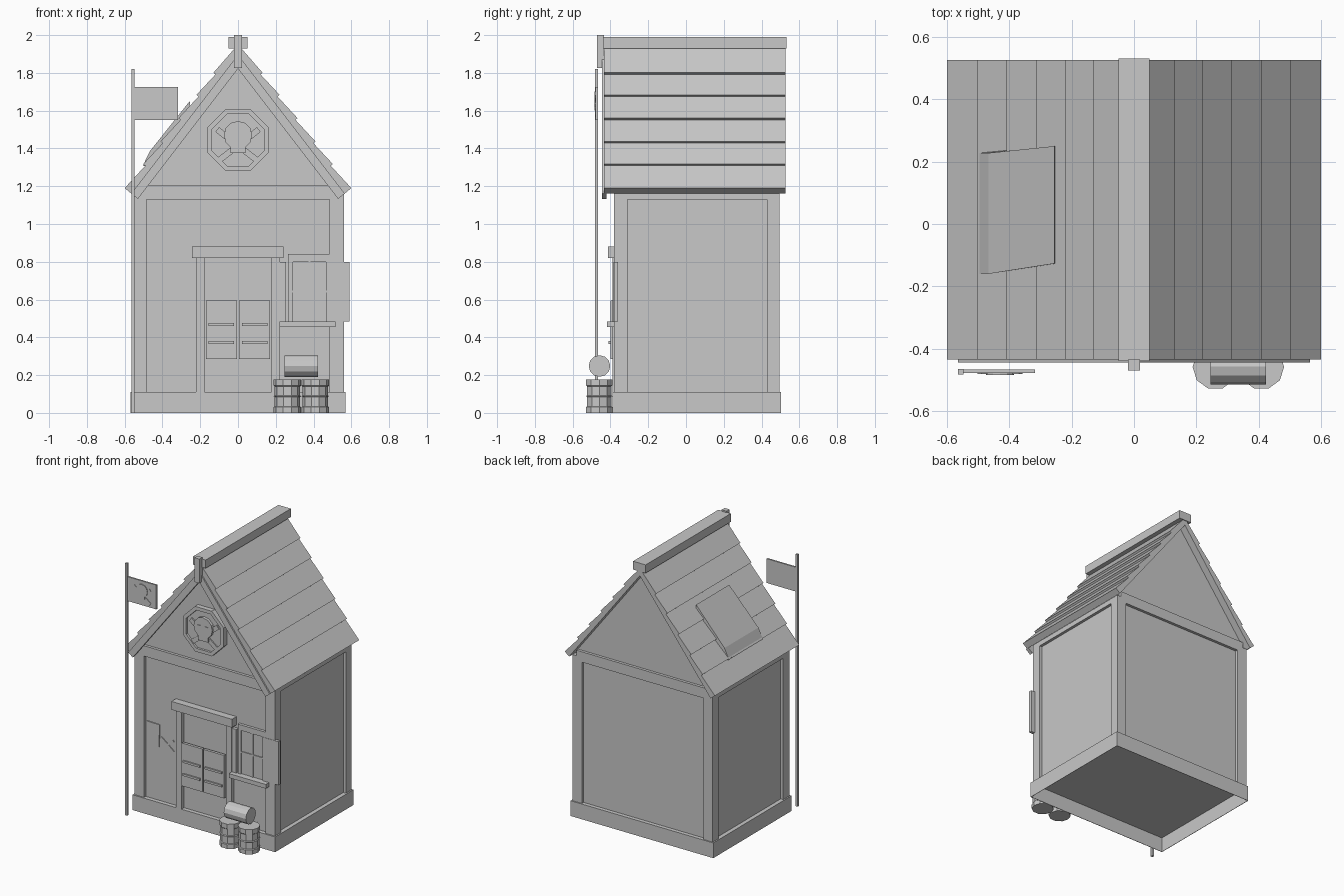
import bpy, bmesh
from math import sin, cos, pi, radians, hypot
from mathutils import Matrix

if "Cube" in bpy.data.objects:
    bpy.data.objects.remove(bpy.data.objects["Cube"])

# One plain grey for the whole building
grey = bpy.data.materials.new("plain_grey")
grey.use_nodes = True
grey.diffuse_color = (0.58, 0.58, 0.58, 1)
grey.node_tree.nodes["Principled BSDF"].inputs["Base Color"].default_value = grey.diffuse_color


def finish(name, bm):
    bmesh.ops.recalc_face_normals(bm, faces=bm.faces)
    mesh = bpy.data.meshes.new(name)
    bm.to_mesh(mesh)
    bm.free()
    mesh.materials.append(grey)
    obj = bpy.data.objects.new(name, mesh)
    bpy.context.collection.objects.link(obj)
    return obj


def prism(name, pts, y0, y1):
    """Extrude an xz outline from y0 (front) to y1."""
    bm = bmesh.new()
    front = [bm.verts.new((x, y0, z)) for x, z in pts]
    back = [bm.verts.new((x, y1, z)) for x, z in pts]
    bm.faces.new(front)
    bm.faces.new(back)
    for i in range(len(pts)):
        bm.faces.new((front[i - 1], front[i], back[i], back[i - 1]))
    return finish(name, bm)


def recess(obj, direction, rim, depth):
    """Sink a straight-sided pocket into the face pointing along direction."""
    bm = bmesh.new()
    bm.from_mesh(obj.data)
    bm.normal_update()
    face = max(bm.faces, key=lambda f: sum(a * b for a, b in zip(f.normal, direction)))
    bmesh.ops.inset_region(bm, faces=[face], thickness=rim)
    bmesh.ops.inset_region(bm, faces=[face], thickness=0.0005)
    bmesh.ops.translate(bm, verts=face.verts[:], vec=[-depth * d for d in direction])
    bm.to_mesh(obj.data)
    bm.free()


def box(name, x0, x1, y0, y1, z0, z1):
    return prism(name, [(x0, z0), (x1, z0), (x1, z1), (x0, z1)], y0, y1)


def bar(name, a, b, width, y0, y1):
    """Flat strip from a to b in the xz plane."""
    dx, dz = b[0] - a[0], b[1] - a[1]
    k = width / 2 / hypot(dx, dz)
    nx, nz = -dz * k, dx * k
    return prism(name, [(a[0] + nx, a[1] + nz), (a[0] - nx, a[1] - nz),
                        (b[0] - nx, b[1] - nz), (b[0] + nx, b[1] + nz)], y0, y1)


def disc(cx, cz, r, n, turn=0.0):
    return [(cx + r * cos(turn + 2 * pi * i / n), cz + r * sin(turn + 2 * pi * i / n))
            for i in range(n)]


def lathe(name, profile, n, loc, lying=False):
    bm = bmesh.new()
    rings = [[bm.verts.new((x, y, z)) for x, y in disc(0, 0, r, n)] for r, z in profile]
    for low, high in zip(rings, rings[1:]):
        for i in range(n):
            j = (i + 1) % n
            bm.faces.new((low[i], low[j], high[j], high[i]))
    bm.faces.new(rings[0])
    bm.faces.new(rings[-1])
    turn = Matrix.Rotation(radians(90), 4, "Y") if lying else Matrix()
    bm.transform(Matrix.Translation(loc) @ turn)
    return finish(name, bm)


def slope(x, drop=0.0):
    return 1.97 - drop - 1.3 * abs(x)


def skull(name, cx, cz, s, y0, y1):
    """Round head and jaw over two crossed bones."""
    for side in (-1, 1):
        bar(name + "_bone", (cx - side * 0.11 * s, cz - 0.12 * s),
            (cx + side * 0.11 * s, cz + 0.05 * s), 0.032 * s, y0 + (y1 - y0) * 0.4, y1)
    prism(name + "_head", disc(cx, cz + 0.02 * s, 0.075 * s, 12), y0, y1)
    box(name + "_jaw", cx - 0.04 * s, cx + 0.04 * s, y0, y1, cz - 0.075 * s, cz - 0.03 * s)


# Hollow plinth, walls and corner framing
plinth = box("plinth", -0.57, 0.57, -0.39, 0.503, 0, 0.11)
recess(plinth, (0, 0, -1), 0.004, 0.106)
prism("wall_core", [(-0.54, 0.11), (0.54, 0.11), (0.54, slope(0.54, 0.074)),
                    (0, slope(0, 0.074)), (-0.54, slope(0.54, 0.074))], -0.36, 0.475)
for s in (-1, 1):
    xa, xb = sorted((s * 0.485, s * 0.56))
    box("front_corner_post", xa, xb, -0.38, -0.31, 0.11, 1.165)
    box("back_corner_post", xa, xb, 0.43, 0.495, 0.11, 1.165)
    box("side_top_beam", xa, xb, -0.38, 0.495, 1.13, 1.165)
for label, ya, yb in (("front", -0.38, -0.35), ("back", 0.465, 0.495)):
    box(label + "_gable_beam", -0.53, 0.53, ya, yb, 1.13, 1.205)

# Roof with stepped courses, barge boards and ridge
edges = [0.6, 0.502, 0.41, 0.315, 0.22, 0.13]
for s in (-1, 1):
    outline = [(0.565, slope(0.565, 0.074)), (edges[0], slope(edges[0]))]
    for x in edges[1:]:
        outline += [(x - 0.011, slope(x) - 0.009), (x, slope(x))]
    outline += [(0, slope(0) - 0.02), (0, slope(0, 0.074))]
    prism("roof_side", [(s * x, z) for x, z in outline], -0.435, 0.527)
    prism("barge_board", [(s * 0.565, slope(0.565, 0.074)), (0, slope(0, 0.074)),
                          (0, slope(0, 0.148)), (s * 0.53, slope(0.53, 0.148))], -0.445, -0.42)
box("ridge_beam", -0.05, 0.05, -0.44, 0.532, 1.93, 1.99)
box("ridge_finial", -0.02, 0.02, -0.47, -0.435, 1.825, 2.0)

# Loose patch board on the roof
patch = prism("roof_patch", [(-0.256, 1.65), (-0.467, 1.385), (-0.503, 1.31),
                             (-0.48, 1.30), (-0.25, 1.60)], -0.16, 0.25)
for v in patch.data.vertices:
    if v.co.x > -0.3 and v.co.y < 0:
        v.co.y = -0.127
    elif v.co.x < -0.3 and v.co.y > 0:
        v.co.y = 0.228

# Gable emblem
emblem = prism("gable_emblem_frame", disc(0, 1.445, 0.176, 8, pi / 8), -0.395, -0.355)
recess(emblem, (0, -1, 0), 0.027, 0.015)
skull("gable_skull", 0, 1.45, 1.0, -0.40, -0.37)
for x in (-0.03, 0.03):
    box("gable_skull_eye", x - 0.012, x + 0.012, -0.405, -0.399, 1.465, 1.485)

# Doorway with swing doors
for s in (-1, 1):
    xa, xb = sorted((s * 0.178, s * 0.222))
    box("door_post", xa, xb, -0.39, -0.35, 0.11, 0.83)
    xa, xb = sorted((s * 0.005, s * 0.17))
    box("swing_door", xa, xb, -0.40, -0.38, 0.285, 0.595)
    xa, xb = sorted((s * 0.02, s * 0.155))
    for z in (0.365, 0.46):
        box("door_slat", xa, xb, -0.41, -0.395, z, z + 0.015)
box("door_lintel", -0.243, 0.24, -0.412, -0.35, 0.82, 0.88)

# Window set flush with the corner post, shutters and sill
box("window_jamb", 0.265, 0.29, -0.38, -0.355, 0.485, 0.84)
box("window_head", 0.29, 0.486, -0.38, -0.355, 0.80, 0.84)
box("window_pane", 0.29, 0.465, -0.372, -0.355, 0.485, 0.80)
box("window_mullion", 0.372, 0.383, -0.378, -0.365, 0.485, 0.80)
box("window_crossbar", 0.29, 0.465, -0.378, -0.365, 0.637, 0.648)
box("left_shutter", 0.20, 0.255, -0.385, -0.355, 0.485, 0.80)
box("right_shutter", 0.465, 0.59, -0.382, -0.36, 0.485, 0.80)
box("window_sill", 0.22, 0.515, -0.418, -0.355, 0.455, 0.485)

# Notice and crossed marks on the front wall
bar("wall_notice", (-0.425, 0.50), (-0.42, 0.66), 0.10, -0.367, -0.359)
for s in (-1, 1):
    bar("wall_mark", (-0.31 - 0.05 * s, 0.49), (-0.31 + 0.05 * s, 0.57), 0.016, -0.366, -0.359)

# Flag and pole
box("flag_pole", -0.565, -0.548, -0.483, -0.466, 0, 1.82)
box("flag", -0.548, -0.318, -0.479, -0.467, 1.55, 1.725)
skull("flag_skull", -0.43, 1.645, 0.6, -0.485, -0.478)

# Barrels, slightly waisted between their hoops
for x, y in ((0.261, -0.459), (0.409, -0.459)):
    lathe("standing_barrel", [(0.073, 0), (0.073, 0.03), (0.068, 0.035), (0.068, 0.085),
                              (0.073, 0.088), (0.068, 0.093), (0.068, 0.14),
                              (0.073, 0.145), (0.073, 0.178)], 10, (x, y, 0))
lathe("lying_barrel", [(0.057, 0), (0.057, 0.177)], 12, (0.246, -0.458, 0.248), lying=True)
